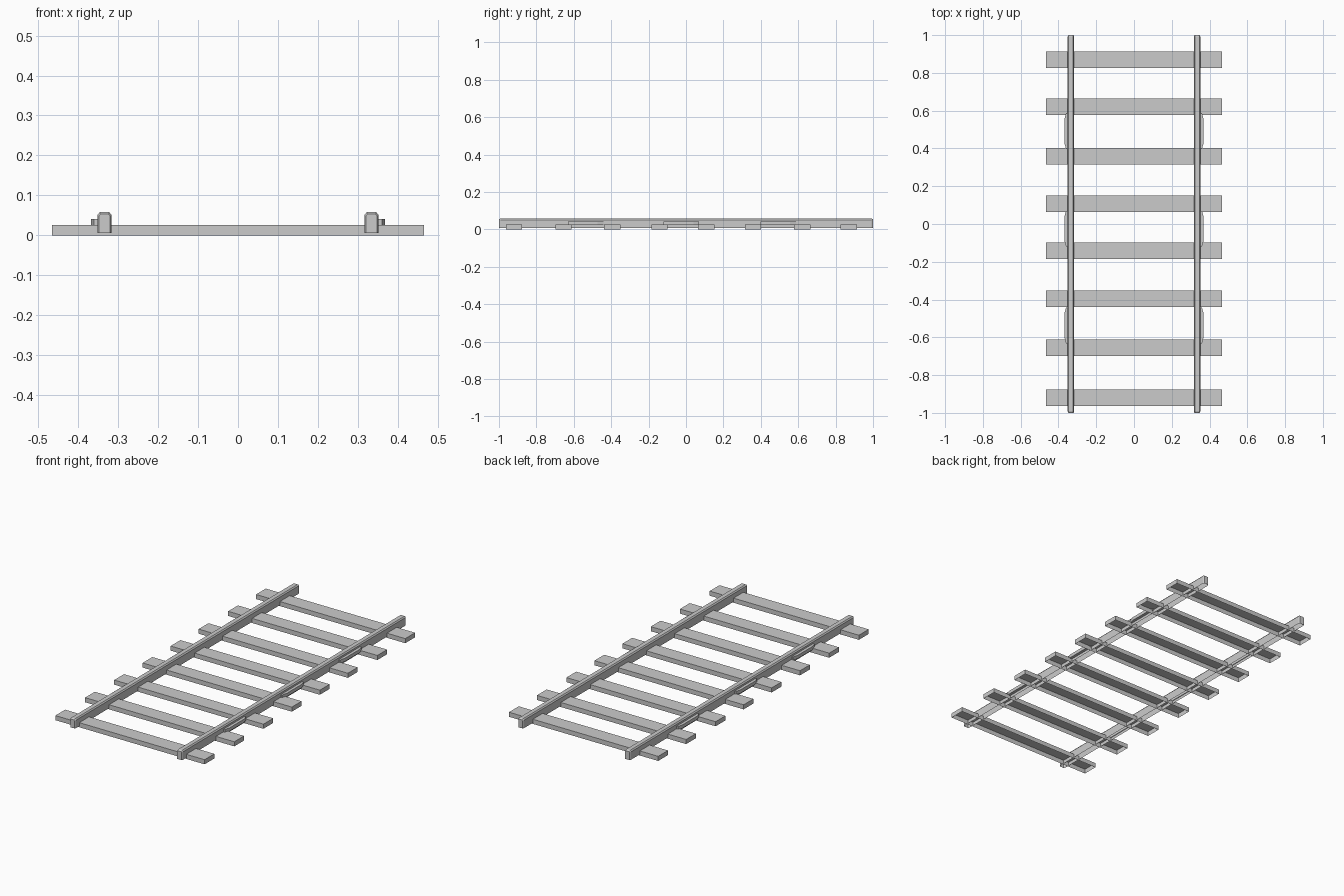
import bpy

if "Cube" in bpy.data.objects:
    bpy.data.objects.remove(bpy.data.objects["Cube"])

SLEEPER_Y = [-0.92, -0.655, -0.395, -0.142, 0.108, 0.358, 0.621, 0.87]
PLATE_Y = [-0.537, -0.025, 0.492]
RAIL_X = 0.334


def make_object(name, verts, faces):
    mesh = bpy.data.meshes.new(name)
    mesh.from_pydata(verts, [], faces)
    mesh.update()
    obj = bpy.data.objects.new(name, mesh)
    bpy.context.collection.objects.link(obj)
    return obj


def loft(name, sections):
    """Skin open-bottomed sections together and cap both ends."""
    n = len(sections[0])
    verts = [v for s in sections for v in s]
    faces = []
    for k in range(len(sections) - 1):
        for i in range(n - 1):
            a, b = k * n + i, (k + 1) * n + i
            faces.append((a, a + 1, b + 1, b))
    faces.append(tuple(reversed(range(n))))
    faces.append(tuple(range((len(sections) - 1) * n, len(sections) * n)))
    return make_object(name, verts, faces)


# Sleepers: shallow troughs, open underneath
for i, y in enumerate(SLEEPER_Y):
    prof = [(-0.0435, 0), (-0.0435, 0.026), (0.0435, 0.026), (0.0435, 0)]
    loft(f"sleeper_{i + 1}",
         [[(x, y + py, z) for py, z in prof] for x in (0.466, -0.466)])

# Rails: chamfered head, slightly tapered ends, open underneath
head = [(-0.0175, 0.006), (-0.0175, 0.051), (-0.012, 0.058),
        (0.012, 0.058), (0.0175, 0.051), (0.0175, 0.006)]
end = [(-0.0135, 0.006), (-0.0135, 0.049), (-0.010, 0.053),
       (0.010, 0.053), (0.0135, 0.049), (0.0135, 0.006)]
for side, label in ((-1, "left"), (1, "right")):
    cx = side * RAIL_X
    loft(f"rail_{label}",
         [[(cx + x, y, z) for x, z in p]
          for y, p in ((-1, end), (-0.992, head), (0.992, head), (1, end))])

    # Joint plates: small bars with chamfered ends on the rail's outer side
    for i, y in enumerate(PLATE_Y):
        outline = [(0.348, -0.095), (0.360, -0.095), (0.368, -0.065),
                   (0.368, 0.065), (0.360, 0.095), (0.348, 0.095)]
        if side < 0:
            outline = [(-x, py) for x, py in reversed(outline)]
        n = len(outline)
        verts = [(x, y + py, z) for z in (0.022, 0.041) for x, py in outline]
        faces = [tuple(reversed(range(n))), tuple(range(n, 2 * n))]
        faces += [(j, (j + 1) % n, n + (j + 1) % n, n + j) for j in range(n)]
        make_object(f"joint_plate_{label}_{i + 1}", verts, faces)
